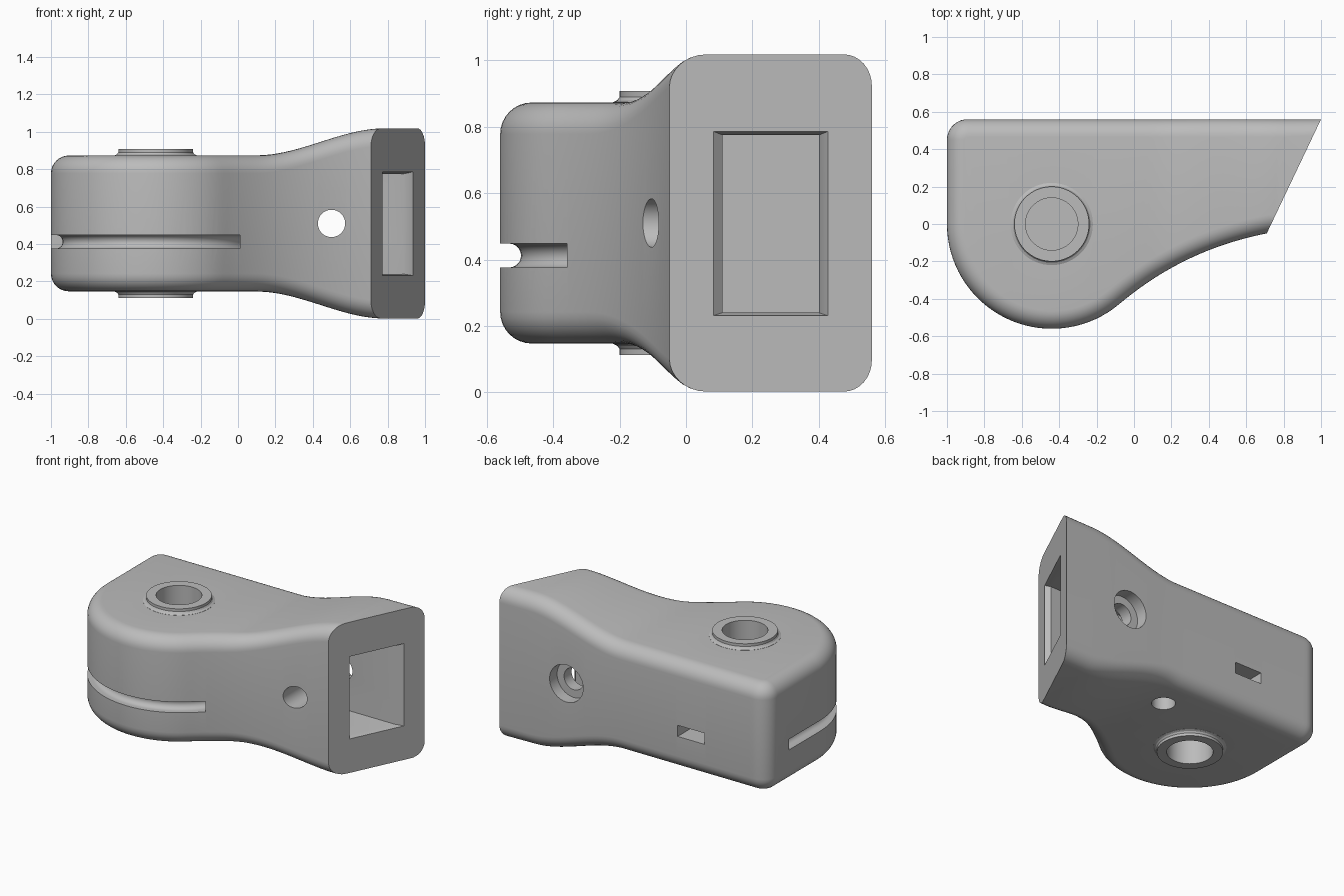
import bpy, bmesh
from math import sin, cos, pi, sqrt, radians
from mathutils import Vector, Matrix

cube = bpy.data.objects.get("Cube")
if cube:
    bpy.data.objects.remove(cube, do_unlink=True)

MID = 0.51            # height of the symmetry plane
PIVOT = (-0.44, 0.0)  # centre of the round lobe
LOBE = 0.56
FILLET = 0.095
CORNER = 0.11
ROPE_Z = 0.412

grey = bpy.data.materials.new("plain grey")
grey.use_nodes = True
grey.diffuse_color = (0.5, 0.5, 0.5, 1)
grey.node_tree.nodes["Principled BSDF"].inputs["Base Color"].default_value = (0.5, 0.5, 0.5, 1)


def make(name, bm):
    bmesh.ops.recalc_face_normals(bm, faces=bm.faces)
    mesh = bpy.data.meshes.new(name)
    bm.to_mesh(mesh)
    bm.free()
    mesh.materials.append(grey)
    obj = bpy.data.objects.new(name, mesh)
    bpy.context.collection.objects.link(obj)
    return obj


def loft(bm, rings):
    """Join closed rings of points with quads; return the vertex rings."""
    rows = [[bm.verts.new(p) for p in ring] for ring in rings]
    n = len(rows[0])
    for a, b in zip(rows, rows[1:]):
        for i in range(n):
            j = (i + 1) % n
            bm.faces.new((a[i], a[j], b[j], b[i]))
    return rows


def turned(name, centre, profile, axis="Z", steps=64):
    """Solid of revolution from (radius, distance along axis) pairs."""
    bm = bmesh.new()
    rings = [[(r * cos(2 * pi * i / steps), r * sin(2 * pi * i / steps), h)
              for i in range(steps)] for r, h in profile]
    rows = loft(bm, rings)
    bm.faces.new(rows[0])
    bm.faces.new(rows[-1])
    if axis == "Y":
        bm.transform(Matrix.Rotation(-pi / 2, 4, "X"))
    bm.transform(Matrix.Translation(centre))
    return make(name, bm)


def hull(name, points):
    bm = bmesh.new()
    for p in points:
        bm.verts.new(p)
    bmesh.ops.convex_hull(bm, input=bm.verts)
    return make(name, bm)


def box(name, x, y, z):
    return hull(name, [(a, b, c) for a in x for b in y for c in z])


def combine(target, tool, operation):
    mod = target.modifiers.new(tool.name, "BOOLEAN")
    mod.operation = operation
    mod.solver = "EXACT"
    mod.object = tool
    bpy.context.view_layer.objects.active = target
    bpy.ops.object.modifier_apply(modifier=mod.name)
    bpy.data.objects.remove(tool, do_unlink=True)


def half_height(x):
    t = min(max((x - 0.1) / 0.68, 0), 1)
    return 0.363 + 0.145 * t * t * (3 - 2 * t)


ARC_END = radians(-50)
JX, JY = PIVOT[0] + LOBE * cos(ARC_END), LOBE * sin(ARC_END)


def front_y(x):
    if x <= JX:
        return -sqrt(max(LOBE ** 2 - (x - PIVOT[0]) ** 2, 0))
    w = 0.71 - JX
    t = (x - JX) / w
    if t > 1:
        return -0.05 + 0.2 * (x - 0.71)
    h = t * t * (3 - 2 * t)
    return (JY + (-0.05 - JY) * h + w * 0.84 * t * (1 - t) ** 2
            + w * 0.2 * t * t * (t - 1))


def back_y(x):
    u = max(CORNER - (x + 1), 0)
    return 0.56 - CORNER + sqrt(max(CORNER ** 2 - u * u, 0))


def end_x(y):
    return 0.71 + (y + 0.05) * 0.29 / 0.61


# Body: plan outline with rounded edges and a flaring height
xs = [-1 + CORNER * (1 - cos(pi / 2 * i / 10)) for i in range(10)]
start = pi + 0.64
xs += [PIVOT[0] + LOBE * cos(start + (2 * pi + ARC_END - start) * i / 24) for i in range(24)]
xs += [JX + (0.8 - JX) * i / 28 for i in range(29)] + [1.3]
outline = [Vector((x, front_y(x))) for x in xs]
outline += [Vector((x, back_y(x))) for x in reversed(xs)]
count = len(outline)
inward = []
for i in range(count):
    d = (outline[(i + 1) % count] - outline[i - 1]).normalized()
    inward.append(Vector((-d.y, d.x)))


def outline_ring(angle, side):
    ring = []
    for p, n in zip(outline, inward):
        q = p + n * FILLET * (1 - cos(angle))
        ring.append((q.x, q.y, MID + side * (half_height(q.x) - FILLET * (1 - sin(angle)))))
    return ring


angles = [pi / 2 * k / 8 for k in range(9)]
bm = bmesh.new()
rows = loft(bm, [outline_ring(a, -1) for a in reversed(angles)] + [outline_ring(a, 1) for a in angles])
for row in (rows[0], rows[-1]):
    for i in range(len(xs) - 1):
        bm.faces.new((row[i], row[i + 1], row[count - 2 - i], row[count - 1 - i]))
# slanted end face
bmesh.ops.bisect_plane(bm, geom=bm.verts[:] + bm.edges[:] + bm.faces[:], dist=1e-5,
                       plane_co=(1, 0.56, 0), plane_no=(0.61, -0.29, 0), clear_outer=True)
bmesh.ops.holes_fill(bm, edges=[e for e in bm.edges if e.is_boundary], sides=0)
body = make("bracket_body", bm)

# Raised bosses with blind bores, above and below
for side, label in ((1, "top"), (-1, "bottom")):
    heights = [(0.22, 0.3), (0.22, 0.364), (0.207, 0.37), (0.2, 0.38), (0.2, 0.398)]
    boss = turned(label + "_boss", (*PIVOT, MID), [(r, side * h) for r, h in heights])
    combine(body, boss, "UNION")
    bore = turned(label + "_bore", (*PIVOT, MID), [(0.14, side * 0.12), (0.14, side * 0.5)])
    combine(body, bore, "DIFFERENCE")

# Rectangular socket in the slanted end, with an eased mouth
combine(body, box("socket", (0.1, 1.2), (0.11, 0.4), (0.24, 0.775)), "DIFFERENCE")
mouth = [(end_x(y) + 0.004, y, z) for y in (0.08, 0.43) for z in (0.23, 0.787)]
mouth += [(end_x(y) - 0.04, y, z) for y in (0.11, 0.4) for z in (0.24, 0.775)]
combine(body, hull("socket_mouth", mouth), "DIFFERENCE")

# Cross hole with a counterbore at the back, and a hole underneath
combine(body, turned("cross_hole", (0.5, 0, MID), [(0.073, -0.8), (0.073, 0.8)], "Y"), "DIFFERENCE")
combine(body, turned("counterbore", (0.5, 0, MID), [(0.125, 0.48), (0.125, 0.8)], "Y"), "DIFFERENCE")
combine(body, turned("lower_hole", (0.02, 0.3, 0), [(0.072, -0.1), (0.072, 0.2), (0.072, 0.5)]), "DIFFERENCE")

# Slot in the back face
combine(body, box("back_slot", (-0.53, -0.33), (0.4, 0.7), (0.375, 0.45)), "DIFFERENCE")

# Round-bottomed groove around the lobe, diving into the body at its front end
section = [(0.575, 0.036)]
section += [(0.533 - 0.036 * sin(pi * k / 12), 0.036 * cos(pi * k / 12)) for k in range(13)]
section += [(0.575, -0.036)]
stations = [(pi, 0.33)] + [(pi + (pi - radians(25)) * i / 48, 0) for i in range(49)]
bm = bmesh.new()
rows = loft(bm, [[(PIVOT[0] + r * cos(a), r * sin(a) + dy, ROPE_Z + z) for r, z in section]
                 for a, dy in stations])
bm.faces.new(rows[0])
bm.faces.new(rows[-1])
combine(body, make("rope_groove", bm), "DIFFERENCE")

# Smooth curved surfaces, keep edges sharp
bpy.ops.object.select_all(action="DESELECT")
body.select_set(True)
bpy.context.view_layer.objects.active = body
bpy.ops.object.shade_smooth_by_angle(angle=radians(30))
